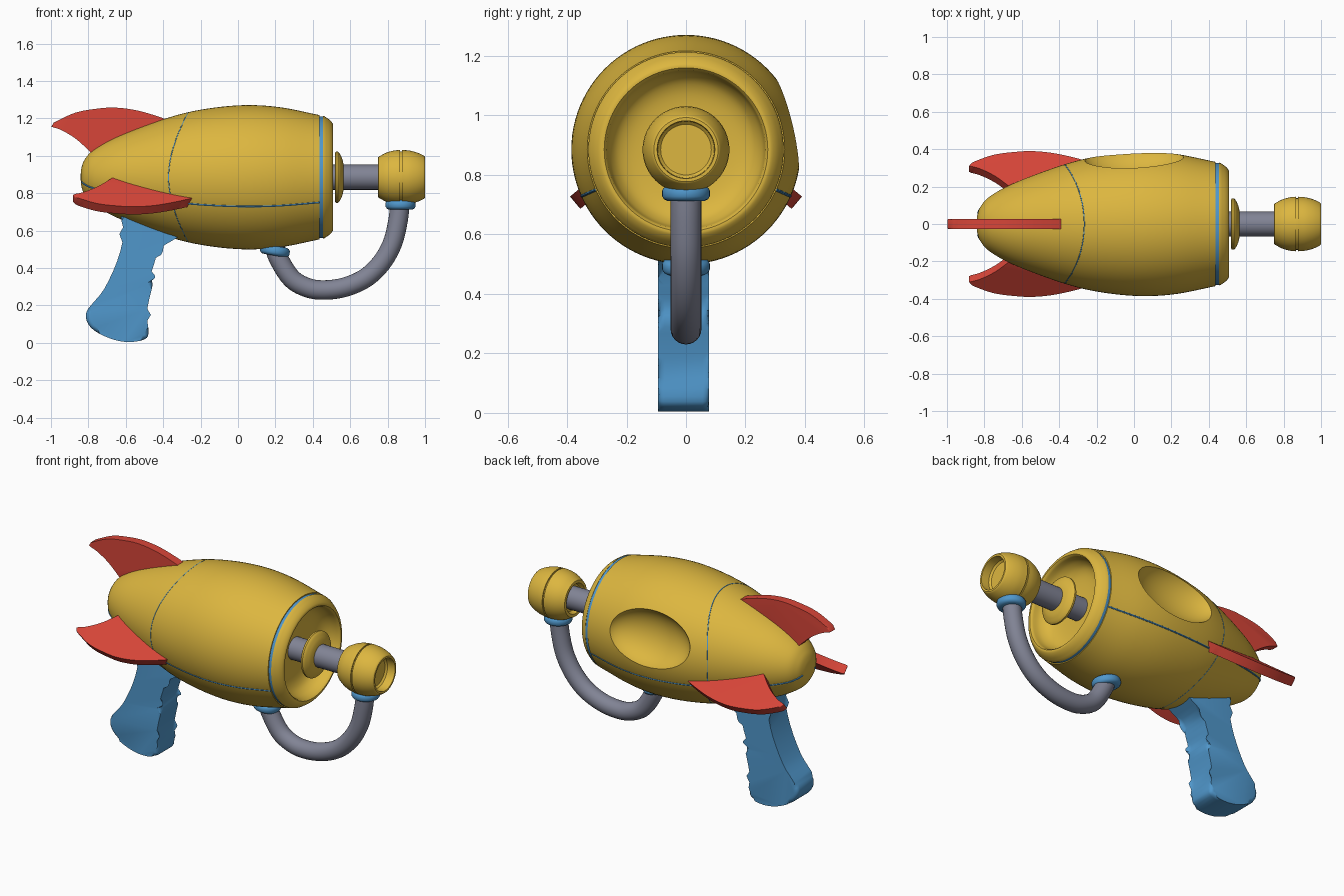
import bpy, bmesh
from math import sin, cos, pi, radians
from mathutils import Vector, Matrix

if "Cube" in bpy.data.objects:
    bpy.data.objects.remove(bpy.data.objects["Cube"])

AXIS_Z = 0.885


def material(name, rgb):
    m = bpy.data.materials.new(name)
    m.diffuse_color = (*rgb, 1)
    m.use_nodes = True
    m.node_tree.nodes["Principled BSDF"].inputs["Base Color"].default_value = m.diffuse_color
    return m


GOLD = material("gold", (0.72, 0.47, 0.05))
BLUE = material("blue", (0.08, 0.31, 0.60))
RED = material("red", (0.68, 0.06, 0.04))
GREY = material("steel", (0.22, 0.23, 0.30))


def spline(pts, n=5):
    """Catmull-Rom curve through the points."""
    p = [Vector(q) for q in pts]
    p = [2 * p[0] - p[1]] + p + [2 * p[-1] - p[-2]]
    out = []
    for a, b, c, d in zip(p, p[1:], p[2:], p[3:]):
        for k in range(n):
            t = k / n
            out.append(0.5 * (2 * b + (c - a) * t + (2 * a - 5 * b + 4 * c - d) * t * t
                              + (3 * b - a - 3 * c + d) * t ** 3))
    return [tuple(v) for v in out] + [tuple(p[-2])]


def finish(name, bm, mat):
    bmesh.ops.recalc_face_normals(bm, faces=bm.faces[:])
    me = bpy.data.meshes.new(name)
    bm.to_mesh(me)
    bm.free()
    me.materials.append(mat)
    ob = bpy.data.objects.new(name, me)
    bpy.context.collection.objects.link(ob)
    return ob


def lathe(name, profile, mat, segs=64, matrix=None):
    """Revolve (x, radius) points about the local x axis."""
    bm = bmesh.new()
    rings = []
    for x, r in profile:
        if r < 1e-5:
            rings.append([bm.verts.new((x, 0, 0))] * segs)
        else:
            rings.append([bm.verts.new((x, r * cos(2 * pi * i / segs), r * sin(2 * pi * i / segs)))
                          for i in range(segs)])
    for a, b in zip(rings, rings[1:]):
        for i in range(segs):
            j = (i + 1) % segs
            quad = list(dict.fromkeys((a[i], a[j], b[j], b[i])))
            if len(quad) > 2:
                bm.faces.new(quad)
    bm.transform(matrix or Matrix.Translation((0, 0, AXIS_Z)))
    return finish(name, bm, mat)


def prism(name, outline, half, bevel, mat, matrix):
    """Extrude an (x, z) outline along local y, with rounded rims."""
    bm = bmesh.new()
    lo = [bm.verts.new((x, -half, z)) for x, z in outline]
    hi = [bm.verts.new((x, half, z)) for x, z in outline]
    caps = [bm.faces.new(lo), bm.faces.new(hi)]
    n = len(lo)
    for i in range(n):
        bm.faces.new((lo[i], lo[(i + 1) % n], hi[(i + 1) % n], hi[i]))
    rim = [e for f in caps for e in f.edges]
    bmesh.ops.bevel(bm, geom=rim, offset=bevel, segments=3, profile=0.5,
                    affect='EDGES', clamp_overlap=True)
    bm.transform(matrix)
    return finish(name, bm, mat)


def tube(name, pts, radius, mat, closed=False, segs=24):
    """Sweep a circle along a path."""
    p = [Vector(q) for q in pts]
    n = len(p)
    bm = bmesh.new()
    rings = []
    side = None
    for i in range(n):
        a, b = (p[i - 1], p[(i + 1) % n]) if closed else (p[max(i - 1, 0)], p[min(i + 1, n - 1)])
        t = (b - a).normalized()
        side = side or t.orthogonal()
        side = (side - t * side.dot(t)).normalized()
        up = t.cross(side)
        rings.append([bm.verts.new(p[i] + radius * (side * cos(2 * pi * k / segs) + up * sin(2 * pi * k / segs)))
                      for k in range(segs)])
    pairs = list(zip(rings, rings[1:])) + ([(rings[-1], rings[0])] if closed else [])
    for a, b in pairs:
        for k in range(segs):
            m = (k + 1) % segs
            bm.faces.new((a[k], a[m], b[m], b[k]))
    if not closed:
        bm.faces.new(rings[0])
        bm.faces.new(rings[-1])
    return finish(name, bm, mat)


# Main hull: teardrop with a ring groove and a hollow front bowl
hull = spline([(-0.842, 0), (-0.837, 0.05), (-0.818, 0.097), (-0.767, 0.15), (-0.634, 0.222),
               (-0.39, 0.313), (-0.2, 0.361), (0.02, 0.385), (0.22, 0.375), (0.437, 0.332)], 6)
nose = [(0.437, 0.322), (0.455, 0.322), (0.455, 0.328)]
nose += spline([(0.462, 0.326), (0.49, 0.307), (0.506, 0.288), (0.508, 0.275)], 3)
bowl = spline([(0.50, 0.268), (0.45, 0.255), (0.41, 0.22), (0.39, 0.15), (0.385, 0.0)], 5)
body = lathe("body", hull + nose + bowl, GOLD, 96)

# Oval scoop cut into the rear side
tilt = radians(13.7)
bm = bmesh.new()
bmesh.ops.create_uvsphere(bm, u_segments=64, v_segments=40, radius=1)
bm.transform(Matrix.Translation((-0.005, 0.40 * cos(tilt), AXIS_Z + 0.40 * sin(tilt)))
             @ Matrix.Rotation(tilt, 4, 'X') @ Matrix.Diagonal((0.278, 0.14, 0.175, 1)))
cutter = finish("scoop_cutter", bm, GOLD)
cutter.hide_render = True
cut = body.modifiers.new("scoop", 'BOOLEAN')
cut.operation, cut.solver, cut.object = 'DIFFERENCE', 'EXACT', cutter
bpy.context.view_layer.objects.active = body
bpy.ops.object.modifier_apply(modifier=cut.name)
bpy.data.objects.remove(cutter)


def on_hull(x, angle, sink=0.003):
    """Point just under the hull surface."""
    for (x0, r0), (x1, r1) in zip(hull, hull[1:]):
        if x0 <= x <= x1:
            r = r0 + (r1 - r0) * (x - x0) / (x1 - x0) - sink
            return (x, r * cos(angle), AXIS_Z + r * sin(angle))


# Panel seams and front ring
angles = [2 * pi * i / 96 for i in range(96)]
tube("cross_seam", [on_hull(-0.37 + 0.105 * sin(a) ** 2, a, 0.004) for a in angles], 0.005, BLUE, True, 8)
for side, a in (("left", radians(-24)), ("right", radians(204))):
    xs = [x for x, r in hull if r > 0.06]
    tube("long_seam_" + side, [on_hull(x, a) for x in xs[:-1]] + [on_hull(0.436, a)], 0.006, BLUE, False, 8)
lathe("front_ring", [(0.437, 0.31), (0.437, 0.326), (0.455, 0.326), (0.455, 0.31)], BLUE, 96)

# Barrel rod, flared disc and muzzle
lathe("barrel_rod", [(0.38, 0), (0.38, 0.067), (0.79, 0.067), (0.79, 0)], GREY, 48)
lathe("barrel_disc", [(0.518, 0), (0.518, 0.13), (0.524, 0.137), (0.534, 0.137), (0.54, 0.132)]
      + spline([(0.545, 0.125), (0.557, 0.10), (0.563, 0.075)], 3) + [(0.563, 0)], GOLD)
lathe("muzzle", [(0.775, 0), (0.775, 0.08), (0.75, 0.09), (0.748, 0.1)]
      + spline([(0.75, 0.108), (0.79, 0.13), (0.83, 0.142), (0.867, 0.146)], 4)
      + [(0.867, 0.138), (0.876, 0.138)]
      + spline([(0.876, 0.146), (0.92, 0.142), (0.96, 0.131), (0.992, 0.116), (1.0, 0.108)], 4)
      + [(1.0, 0.097), (0.95, 0.095), (0.94, 0.085), (0.94, 0)], GOLD)

# Bent pipe beneath the barrel with its collars
path = spline([(0.193, 0.53), (0.215, 0.455), (0.285, 0.345), (0.37, 0.295), (0.46, 0.282), (0.57, 0.297),
               (0.68, 0.345), (0.765, 0.425), (0.825, 0.53), (0.855, 0.65), (0.868, 0.76)], 5)
tube("bent_pipe", [(x, 0, z) for x, z in path], 0.052, GREY)
collar = [(-0.026, 0), (-0.026, 0.062), (-0.02, 0.074), (-0.01, 0.08), (0.01, 0.08),
          (0.02, 0.074), (0.026, 0.062), (0.026, 0)]
for name, x, z, lean in (("pipe_collar_rear", 0.197, 0.492, 80), ("pipe_collar_front", 0.869, 0.738, 90)):
    lathe(name, collar, BLUE, 40,
          Matrix.Translation((x, 0, z)) @ Matrix.Rotation(radians(lean + 20 * (lean == 80)), 4, 'Y'))

# Three swept fins sharing one outline: (x, depth below the outermost edge)
fin = spline([(-0.985, 0.08), (-0.87, 0.027), (-0.75, 0.005), (-0.65, 0), (-0.53, 0.017),
              (-0.39, 0.06), (-0.3, 0.10)], 5)
fin += [(-0.36, 0.30), (-0.73, 0.30)]
fin += spline([(-0.785, 0.242), (-0.86, 0.172), (-0.94, 0.122), (-0.998, 0.102)], 4)
outline = [(x, -d) for x, d in fin]
for name, dx, y, z, roll in (("top_fin", 0, 0, 1.257, 0),
                             ("left_fin", 0.115, -0.372, 0.707, 130),
                             ("right_fin", 0.115, 0.372, 0.707, -130)):
    prism(name, outline, 0.027, 0.006, RED,
          Matrix.Translation((dx, y, z)) @ Matrix.Rotation(radians(roll), 4, 'X'))

# Pistol grip
grip = spline([(-0.62, 0.75), (-0.628, 0.68), (-0.612, 0.58), (-0.645, 0.44), (-0.714, 0.29), (-0.778, 0.21),
               (-0.81, 0.165), (-0.808, 0.115), (-0.767, 0.064), (-0.67, 0.018), (-0.58, 0.004),
               (-0.50, 0.018), (-0.478, 0.055), (-0.488, 0.15), (-0.473, 0.24), (-0.457, 0.31),
               (-0.466, 0.36), (-0.446, 0.43), (-0.42, 0.50), (-0.34, 0.553), (-0.28, 0.59)], 3)
prism("grip", grip + [(-0.30, 0.70)], 0.086, 0.022, BLUE, Matrix.Translation((0, -0.008, 0)))

# Smooth shading with crisp edges
bpy.ops.object.select_all(action='DESELECT')
for ob in bpy.context.scene.objects:
    ob.select_set(True)
bpy.context.view_layer.objects.active = body
bpy.ops.object.shade_smooth_by_angle(angle=radians(35))
